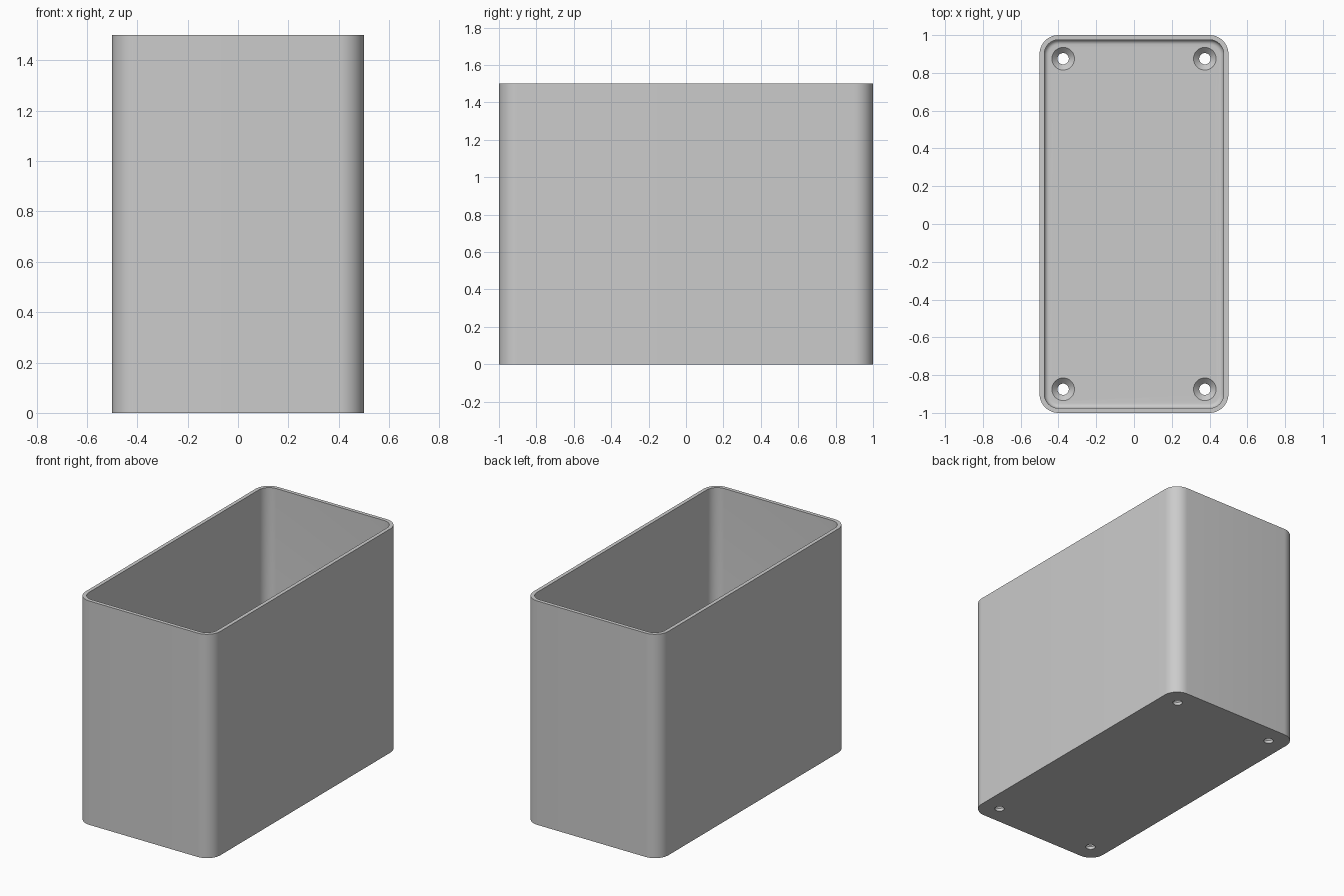
import bpy, bmesh, math

cube = bpy.data.objects.get("Cube")
if cube:
    bpy.data.objects.remove(cube, do_unlink=True)

HALF_X, HALF_Y, HEIGHT = 0.5, 1.0, 1.5
CORNER, WALL, FLOOR, FILLET = 0.1, 0.025, 0.05, 0.025

grey = bpy.data.materials.new("light_grey")
grey.use_nodes = True
colour = (0.6, 0.6, 0.6, 1)
grey.diffuse_color = colour
grey.node_tree.nodes["Principled BSDF"].inputs["Base Color"].default_value = colour


def make_object(name, bm):
    bmesh.ops.recalc_face_normals(bm, faces=bm.faces)
    mesh = bpy.data.meshes.new(name)
    bm.to_mesh(mesh)
    bm.free()
    mesh.materials.append(grey)
    obj = bpy.data.objects.new(name, mesh)
    bpy.context.collection.objects.link(obj)
    return obj


def rounded_loop(bm, inset, z, steps=12):
    """Rounded rectangle of vertices, shrunk evenly by inset."""
    radius = CORNER - inset
    verts = []
    for quarter, (sx, sy) in enumerate([(1, 1), (-1, 1), (-1, -1), (1, -1)]):
        for i in range(steps + 1):
            a = (quarter + i / steps) * math.pi / 2
            verts.append(bm.verts.new((sx * (HALF_X - CORNER) + radius * math.cos(a),
                                       sy * (HALF_Y - CORNER) + radius * math.sin(a), z)))
    return verts


def stack(bm, loops):
    """Join successive loops with quads and cap both ends."""
    for low, high in zip(loops, loops[1:]):
        for i in range(len(low)):
            j = (i + 1) % len(low)
            bm.faces.new((low[i], low[j], high[j], high[i]))
    bm.faces.new(loops[0])
    bm.faces.new(loops[-1])


# Open box: outer wall, rim, inner wall, filleted floor
bm = bmesh.new()
profile = [(0, 0), (0, HEIGHT), (WALL, HEIGHT)]
for i in range(7):
    a = i / 6 * math.pi / 2
    profile.append((WALL + FILLET * (1 - math.cos(a)),
                    FLOOR + FILLET * (1 - math.sin(a))))
stack(bm, [rounded_loop(bm, inset, z) for inset, z in profile])
box = make_object("open_box", bm)

# Countersunk screw holes through the floor corners
bm = bmesh.new()
hole_profile = [(0.03, -0.05), (0.03, 0.02), (0.06, FLOOR), (0.06, 0.1)]
for sx in (-1, 1):
    for sy in (-1, 1):
        rings = []
        for r, z in hole_profile:
            rings.append([bm.verts.new((sx * 0.375 + r * math.cos(k * math.tau / 32),
                                        sy * 0.875 + r * math.sin(k * math.tau / 32), z))
                          for k in range(32)])
        stack(bm, rings)
cutter = make_object("screw_hole_cutter", bm)
cutter.hide_render = True

cut = box.modifiers.new("screw_holes", 'BOOLEAN')
cut.operation = 'DIFFERENCE'
cut.solver = 'EXACT'
cut.object = cutter
bpy.ops.object.select_all(action='DESELECT')
bpy.context.view_layer.objects.active = box
box.select_set(True)
bpy.ops.object.modifier_apply(modifier=cut.name)
bpy.data.objects.remove(cutter, do_unlink=True)
bpy.ops.object.shade_smooth_by_angle(angle=math.radians(30))
